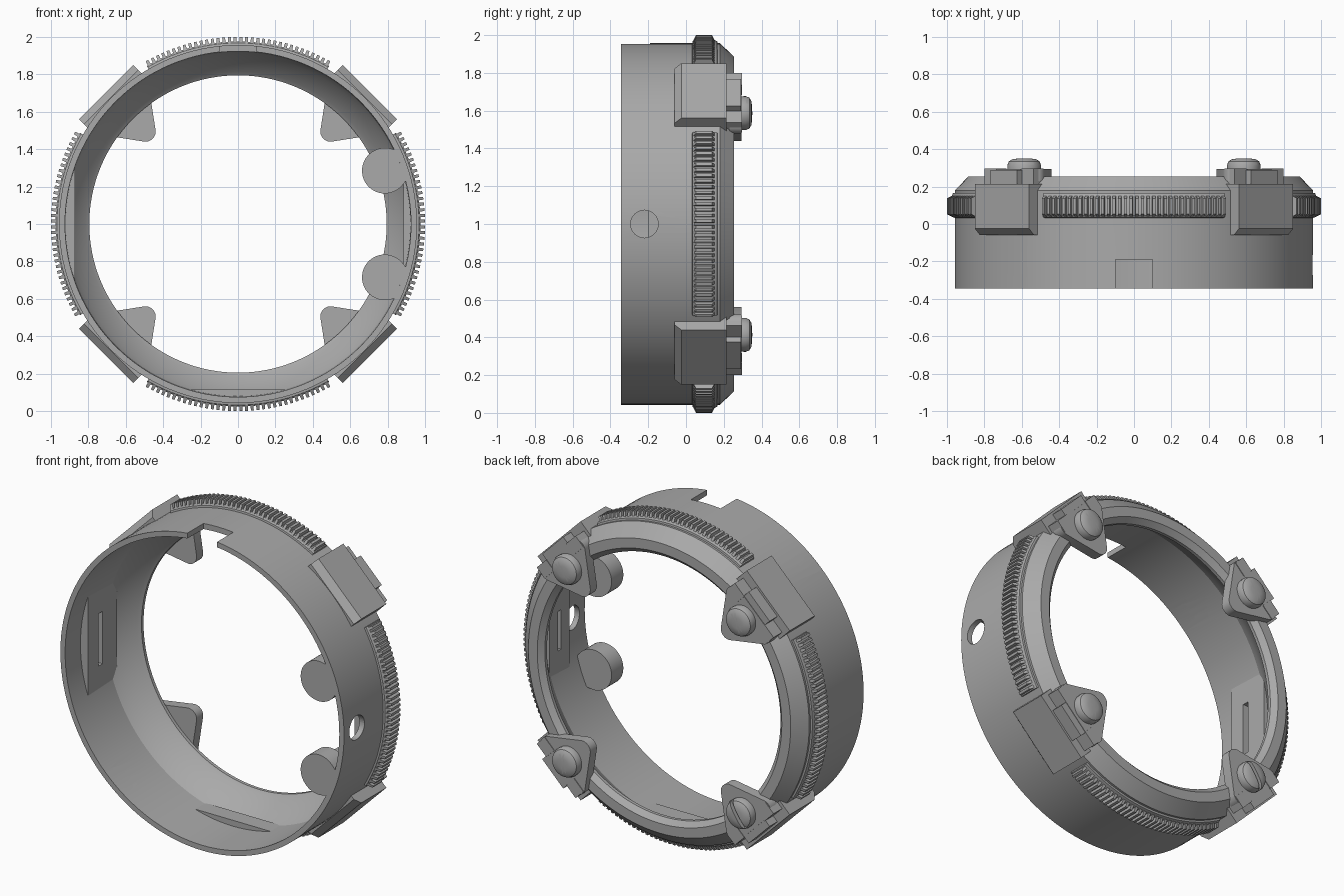
import bpy, bmesh
from math import sin, cos, pi, radians, sqrt, acos
from mathutils import Matrix, Vector

if "Cube" in bpy.data.objects:
    bpy.data.objects.remove(bpy.data.objects["Cube"])

grey = bpy.data.materials.new("plain grey")
grey.use_nodes = True
COLOUR = (0.4, 0.4, 0.4, 1)
grey.diffuse_color = COLOUR
grey.node_tree.nodes["Principled BSDF"].inputs["Base Color"].default_value = COLOUR
CENTRE = Vector((0, 0, 1))


def frame(angle, origin=CENTRE):
    """Local (radial, tangential, depth) to world."""
    c, s = cos(angle), sin(angle)
    m = Matrix(((c, -s, 0), (0, 0, 1), (s, c, 0))).to_4x4()
    m.translation = origin
    return m


def finish(name, bm, matrix=None, smooth=False):
    if matrix:
        bm.transform(matrix)
    bmesh.ops.recalc_face_normals(bm, faces=bm.faces)
    mesh = bpy.data.meshes.new(name)
    bm.to_mesh(mesh)
    bm.free()
    mesh.materials.append(grey)
    obj = bpy.data.objects.new(name, mesh)
    bpy.context.collection.objects.link(obj)
    if smooth:
        shade(obj)
    return obj


def shade(obj):
    bpy.ops.object.select_all(action='DESELECT')
    obj.select_set(True)
    bpy.context.view_layer.objects.active = obj
    bpy.ops.object.shade_smooth_by_angle(angle=radians(25))


def prism(name, outline, lo, hi, matrix, smooth=False):
    """Extrude a flat (radial, tangential) outline along the depth."""
    bm = bmesh.new()
    face = bm.faces.new([bm.verts.new((r, t, lo)) for r, t in outline])
    new = bmesh.ops.extrude_face_region(bm, geom=[face])["geom"]
    bmesh.ops.translate(bm, vec=(0, 0, hi - lo),
                        verts=[g for g in new if isinstance(g, bmesh.types.BMVert)])
    return finish(name, bm, matrix, smooth)


def box(name, r, t, y, matrix):
    return prism(name, [(r[0], t[0]), (r[1], t[0]), (r[1], t[1]), (r[0], t[1])], *y, matrix)


def lathe(name, profile, matrix, steps, start=0, sweep=2 * pi, closed=True):
    """Turn a (radius, depth) profile about the depth axis."""
    bm = bmesh.new()
    verts = [bm.verts.new((r, 0, y)) for r, y in profile]
    pairs = list(zip(verts, verts[1:] + verts[:1])) if closed else list(zip(verts, verts[1:]))
    edges = [bm.edges.new(p) for p in pairs]
    bmesh.ops.rotate(bm, verts=verts, matrix=Matrix.Rotation(start, 3, 'Z'))
    bmesh.ops.spin(bm, geom=verts + edges, axis=(0, 0, 1), cent=(0, 0, 0), angle=sweep, steps=steps)
    bmesh.ops.remove_doubles(bm, verts=bm.verts, dist=1e-5)
    bmesh.ops.holes_fill(bm, edges=[e for e in bm.edges if e.is_boundary], sides=0)
    return finish(name, bm, matrix, True)


def circle(radius, count=32, centre=(0, 0)):
    return [(centre[0] + radius * cos(2 * pi * i / count),
             centre[1] + radius * sin(2 * pi * i / count)) for i in range(count)]


def cut(obj, cutters):
    for cutter in cutters:
        cutter.hide_render = True
        mod = obj.modifiers.new("cut", 'BOOLEAN')
        mod.operation, mod.solver, mod.object = 'DIFFERENCE', 'EXACT', cutter
    deps = bpy.context.evaluated_depsgraph_get()
    mesh = bpy.data.meshes.new_from_object(obj.evaluated_get(deps))
    obj.modifiers.clear()
    obj.data = mesh
    for cutter in cutters:
        bpy.data.objects.remove(cutter)
    shade(obj)


def radial_cylinder(name, radius, angle, y):
    """Cutter whose axis points outward through the wall."""
    bm = bmesh.new()
    bmesh.ops.create_cone(bm, cap_ends=True, segments=40, radius1=radius, radius2=radius, depth=0.3)
    bm.transform(Matrix.Translation((0.94, 0, y)) @ Matrix.Rotation(pi / 2, 4, 'Y'))
    return finish(name, bm, frame(angle))


# Main ring: thin front wall, conical inner step and chamfered rear lip
ring = lathe("main_ring", [(0.957, -0.345), (0.957, 0.18), (0.885, 0.255), (0.825, 0.255),
                           (0.795, 0.225), (0.795, 0.205), (0.815, 0.19), (0.9, 0.08),
                           (0.92, 0.04), (0.925, -0.345)], frame(0), 128)
cut(ring, [box("top_notch", (0.8, 1.1), (-0.1, 0.1), (-0.5, -0.19), frame(pi / 2)),
           radial_cylinder("side_hole", 0.073, 0, -0.22),
           radial_cylinder("upper_notch", 0.085, radians(130), -0.295),
           radial_cylinder("lower_notch", 0.085, radians(230), -0.295)])

# Toothed bands between the clamps
TEETH = 34
for side, word in enumerate(("left", "top", "right", "bottom")):
    middle = side * pi / 2
    lathe(word + "_gear_band", [(0.94, 0.03), (0.968, 0.035), (0.976, 0.045), (0.976, 0.145),
                                (0.968, 0.165), (0.94, 0.17)],
          frame(0), 30, middle - pi / 6, pi / 3)
    bm = bmesh.new()
    for i in range(TEETH):
        tooth = bmesh.ops.create_cube(bm, size=1)["verts"]
        for v in tooth:
            tip = v.co.x > 0
            v.co = Vector((1.0 if tip else 0.965, v.co.y * (0.015 if tip else 0.018),
                           0.095 + v.co.z * (0.085 if tip else 0.12)))
        turn = middle + ((i + 0.5) / TEETH - 0.5) * pi / 3
        bmesh.ops.rotate(bm, verts=tooth, matrix=Matrix.Rotation(turn, 3, 'Z'))
    finish(word + "_gear_teeth", bm, frame(0))


def rounded_triangle():
    points = []
    for (r, t), start in (((0.70, 0), 120), ((0.885, -0.135), 240), ((0.885, 0.135), 0)):
        for i in range(9):
            a = radians(start + 15 * i)
            points.append((r + 0.055 * cos(a), t + 0.055 * sin(a)))
    return points


# Four clamps: block, arm over the lip, triangular tab and slotted screw
clamps = (("upper_left", 45, 45), ("upper_right", 135, 63),
          ("lower_right", 225, 57), ("lower_left", 315, 80))
for word, degrees, slot in clamps:
    place = frame(radians(degrees))
    bm = bmesh.new()
    side = [(0.928, -0.06), (0.96, -0.06), (0.998, -0.025), (0.998, 0.215), (0.87, 0.215), (0.928, 0.15)]
    face = bm.faces.new([bm.verts.new((r, -0.205, y)) for r, y in side])
    new = bmesh.ops.extrude_face_region(bm, geom=[face])["geom"]
    bmesh.ops.translate(bm, vec=(0, 0.41, 0), verts=[g for g in new if isinstance(g, bmesh.types.BMVert)])
    finish(word + "_clamp_block", bm, place)
    box(word + "_clamp_arm", (0.86, 0.985), (-0.1, 0.1), (0.2, 0.29), place)
    for s in (-1, 1):
        box(word + "_clamp_stop", (0.87, 0.945), (s * 0.14 - 0.045, s * 0.14 + 0.045), (0.2, 0.297), place)
    prism(word + "_clamp_tab", rounded_triangle(), 0.23, 0.293, place, True)
    seat = frame(radians(slot), place @ Vector((0.83, 0, 0)))
    screw = lathe(word + "_screw", [(0, 0.28), (0.088, 0.28), (0.09, 0.315), (0.082, 0.335),
                                    (0.064, 0.346), (0.035, 0.35), (0, 0.351)],
                  seat, 32, closed=False)
    cut(screw, [box("slot", (-0.2, 0.2), (-0.011, 0.011), (0.32, 0.4), seat)])

# Two eyelets inside the front edge, each drawn out to meet the wall
for word, z in (("upper", 0.285), ("lower", -0.285)):
    centre = Vector((0.785, 0, 1 + z))
    turn = frame(radians(20 if z > 0 else -20), centre)
    eyelet_outline = [p for p in circle(0.122, 48) if p[0] < 0.07] 
    start = next(i for i, p in enumerate(eyelet_outline) if p[1] > 0)
    outline = eyelet_outline[start:] + eyelet_outline[:start] + [(0.118, -0.07), (0.118, 0.07)]
    eyelet = prism(word + "_eyelet", outline, -0.343, -0.23, turn)
    cut(eyelet, [prism("eyelet_bore", circle(0.082), -0.5, 0, turn)])


def chord_pad(name, degrees, distance, lo, hi):
    """Flat-faced pad filling the curve of the inner wall."""
    half = acos(distance / 0.935)
    arc = [(0.935 * cos(half * i / 8), 0.935 * sin(half * i / 8)) for i in range(-8, 9)]
    return prism(name, arc, lo, hi, frame(radians(degrees)))


# Flat pads on the inner wall
left_pad = chord_pad("left_pad", 0, 0.885, -0.14, 0.05)
cut(left_pad, [box("pad_slit", (0.8, 0.91), (-0.12, 0.12), (-0.06, -0.03), frame(0))])
right_pad = chord_pad("right_pad", 180, 0.872, -0.2, 0.08)
cut(right_pad, [box("pad_slit", (0.8, 0.905), (-0.16, 0.16), (-0.1, -0.06), frame(pi))])
chord_pad("bottom_pad", 270, 0.885, -0.05, 0.05)
